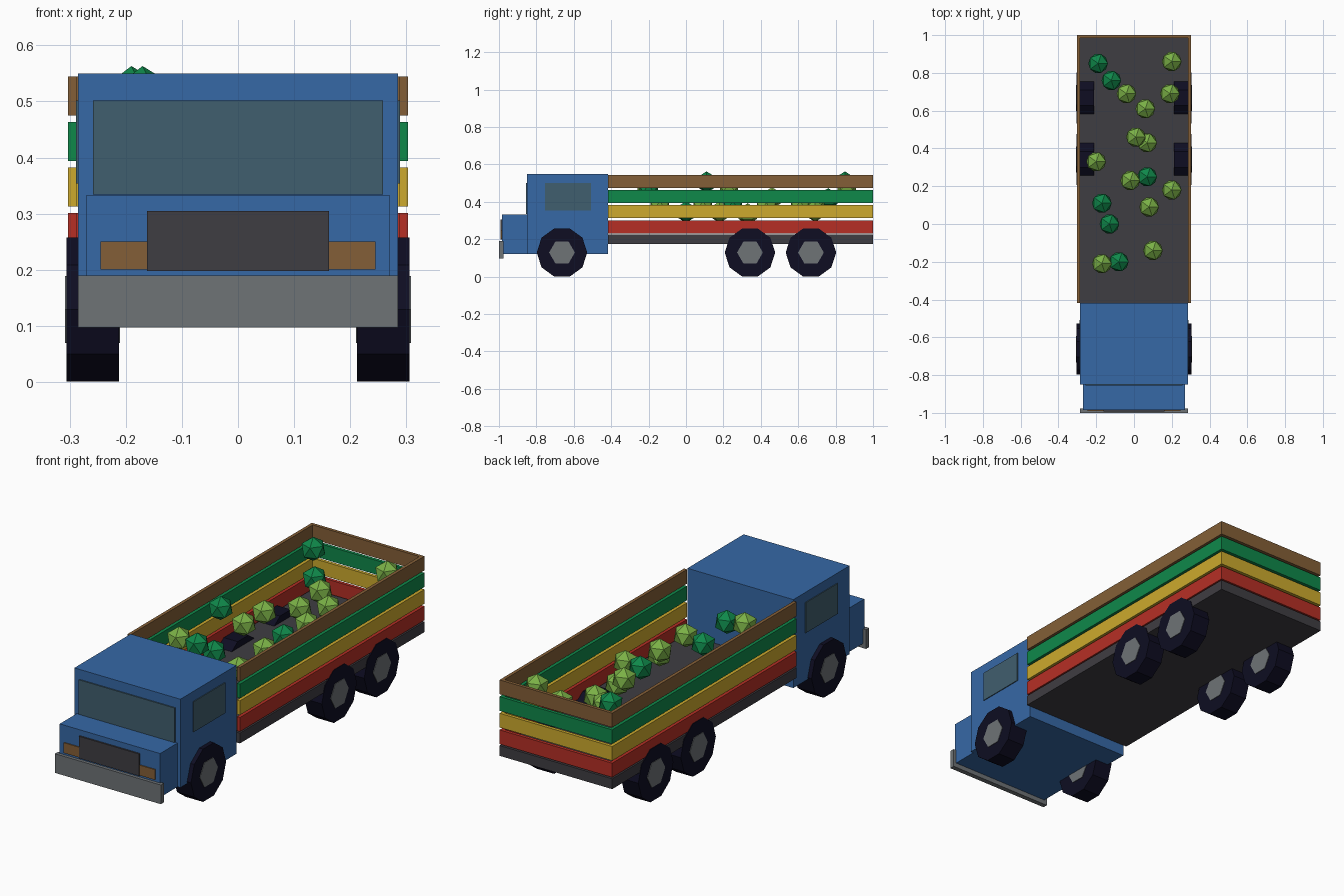
import bpy
import math

cube = bpy.data.objects.get("Cube")
if cube:
    bpy.data.objects.remove(cube, do_unlink=True)


def material(name, rgb):
    """Flat material from 0-255 display values."""
    linear = [((c / 255 + 0.055) / 1.055) ** 2.4 for c in rgb] + [1]
    m = bpy.data.materials.new(name)
    m.use_nodes = True
    m.diffuse_color = linear
    m.node_tree.nodes["Principled BSDF"].inputs["Base Color"].default_value = linear
    return m


blue = material("cab blue", (54, 104, 166))
glass = material("window glass", (64, 94, 110))
charcoal = material("charcoal", (63, 61, 66))
brown = material("wood brown", (132, 95, 55))
steel = material("steel grey", (110, 115, 118))
rubber = material("tyre black", (14, 13, 34))
green = material("green", (15, 136, 74))
yellow = material("yellow", (205, 170, 45))
red = material("red", (182, 47, 37))
lime = material("light green", (122, 176, 70))


def finish(name, mat):
    ob = bpy.context.object
    ob.name = name
    ob.data.materials.append(mat)
    return ob


def box(name, mat, x, y, z):
    """Box spanning the given (low, high) ranges."""
    spans = (x, y, z)
    bpy.ops.mesh.primitive_cube_add(size=1, location=[(a + b) / 2 for a, b in spans])
    ob = finish(name, mat)
    ob.scale = [b - a for a, b in spans]
    bpy.ops.object.transform_apply(location=False, rotation=False, scale=True)
    return ob


def axle_disc(name, mat, sides, radius, width, centre):
    """Flat-sided disc with its axis along x and a corner facing forward."""
    bpy.ops.mesh.primitive_cylinder_add(
        vertices=sides, radius=radius, depth=width, location=centre,
        rotation=(math.pi / 2, 0, math.pi / 2))
    ob = finish(name, mat)
    # turn so that a flat side rests on the ground
    for v in ob.data.vertices:
        v.co.x, v.co.y = v.co.y, v.co.x
    ob.data.flip_normals()
    return ob


# Cab, hood and front details
box("cab", blue, (-0.285, 0.285), (-0.85, -0.418), (0.12, 0.55))
box("hood", blue, (-0.27, 0.27), (-0.984, -0.85), (0.12, 0.333))
box("windshield", glass, (-0.258, 0.258), (-0.856, -0.849), (0.334, 0.502))
box("grille", charcoal, (-0.162, 0.162), (-0.992, -0.983), (0.198, 0.305))
box("bumper", steel, (-0.285, 0.285), (-1, -0.976), (0.097, 0.19))
for side, s in (("right", -1), ("left", 1)):
    box(side + "_window", glass, sorted((s * 0.284, s * 0.289)), (-0.754, -0.508), (0.354, 0.502))
    box(side + "_headlight", brown, sorted((s * 0.162, s * 0.245)), (-0.989, -0.983), (0.2, 0.25))

# Load bed: floor and three walls of spaced boards
W, FRONT, T = 0.303, -0.418, 0.016
box("bed_floor", charcoal, (-W, W), (FRONT, 1), (0.175, 0.225))
for i, (label, mat) in enumerate((("red", red), ("yellow", yellow), ("green", green), ("brown", brown))):
    low = 0.232 + i * 0.081
    z = (low, low + 0.069)
    box(label + "_rear_board", mat, (-W, W), (1 - T, 1), z)
    box(label + "_right_board", mat, (-W, T - W), (FRONT, 1 - T), z)
    box(label + "_left_board", mat, (W - T, W), (FRONT, 1 - T), z)

# Wheels with hubs showing on both faces
for axle, y in (("front", -0.663), ("middle", 0.342), ("rear", 0.668)):
    for side, s in (("right", -1), ("left", 1)):
        centre = (s * 0.259, y, 0.129)
        axle_disc(f"{axle}_{side}_tyre", rubber, 10, 0.135, 0.093, centre)
        axle_disc(f"{axle}_{side}_hub", steel, 6, 0.069, 0.098, centre)

# Round cargo scattered over the bed
dark_cargo = ((-0.19, 0.85, 0.505), (-0.12, 0.76, 0.415), (0.07, 0.25, 0.38),
              (-0.17, 0.11, 0.505), (-0.13, 0, 0.345), (-0.08, -0.2, 0.47))
light_cargo = ((0.2, 0.86, 0.49), (-0.04, 0.69, 0.4), (0.19, 0.69, 0.35), (0.06, 0.61, 0.38),
               (0.01, 0.46, 0.42), (0.07, 0.43, 0.37), (-0.2, 0.33, 0.335), (-0.02, 0.23, 0.48),
               (0.2, 0.18, 0.345), (0.08, 0.09, 0.38), (0.1, -0.14, 0.38), (-0.17, -0.21, 0.48))
for label, mat, spots in (("dark", green, dark_cargo), ("light", lime, light_cargo)):
    for n, spot in enumerate(spots, 1):
        bpy.ops.mesh.primitive_ico_sphere_add(subdivisions=1, radius=0.058, location=spot)
        finish(f"{label}_cargo_{n}", mat)
